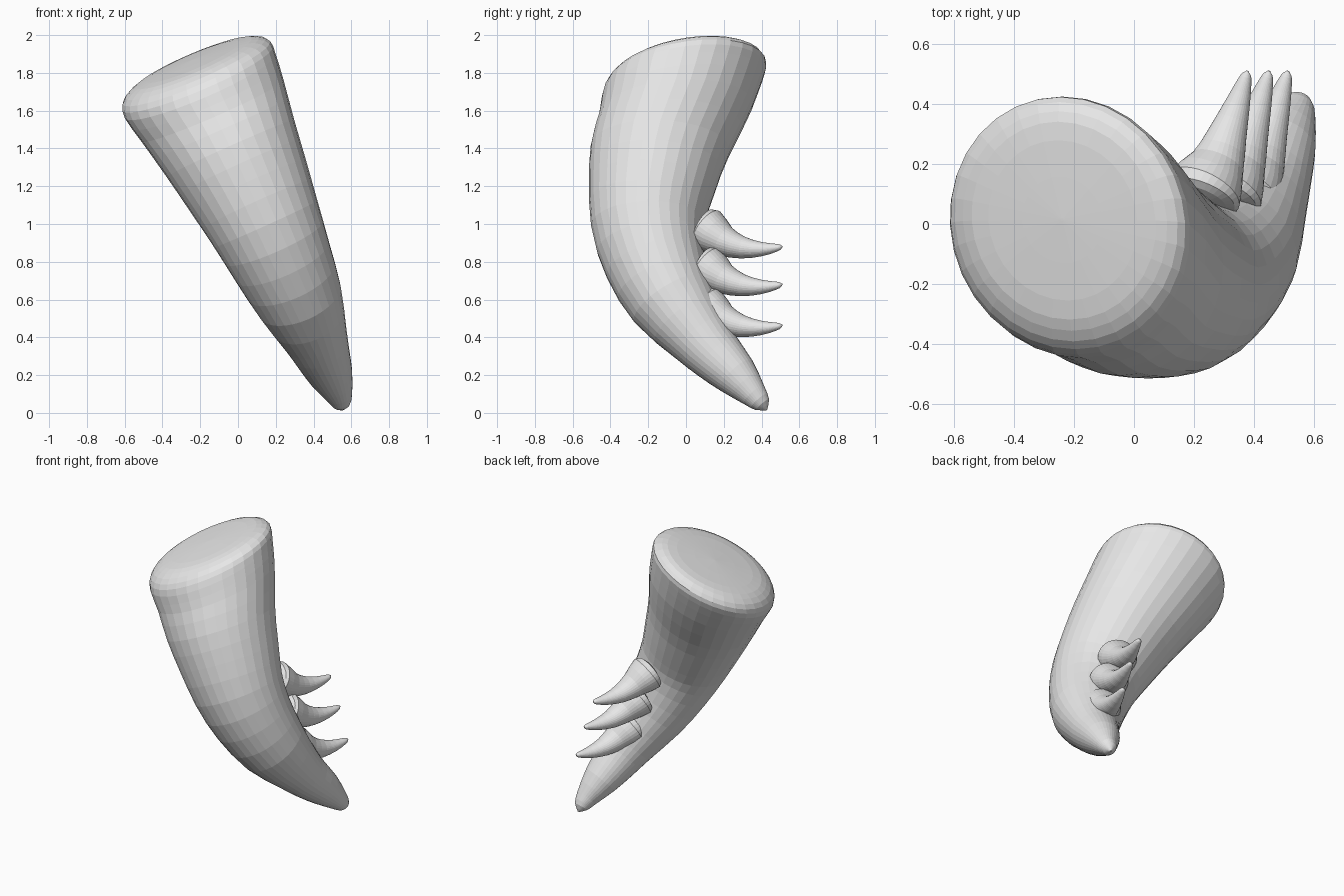
import bpy, bmesh
from math import sin, cos, pi
from mathutils import Vector

cube = bpy.data.objects.get("Cube")
if cube:
    bpy.data.objects.remove(cube)

bone = bpy.data.materials.new("light_grey")
bone.use_nodes = True
COLOR = (0.8, 0.8, 0.8, 1)
bone.diffuse_color = COLOR
bone.node_tree.nodes["Principled BSDF"].inputs["Base Color"].default_value = COLOR


def spline(points, steps):
    """Catmull-Rom through (x, y, z, radius) points."""
    p = [Vector(q) for q in points]
    p = [2 * p[0] - p[1]] + p + [2 * p[-1] - p[-2]]
    out = []
    for a, b, c, d in zip(p, p[1:], p[2:], p[3:]):
        for i in range(steps):
            t = i / steps
            out.append(b + (c - a) * t / 2 + (a - 2.5 * b + 2 * c - d / 2) * t * t
                       + (1.5 * (b - c) + (d - a) / 2) * t ** 3)
    return out + [p[-2]]


def sweep(name, points, steps, sides=32, squash=1.0, end_normal=None):
    """Skin round sections along a path; the first end can be tilted."""
    path = spline(points, steps)
    bm = bmesh.new()
    rings = []
    for i, q in enumerate(path):
        ahead, behind = path[min(i + 1, len(path) - 1)], path[max(i - 1, 0)]
        n = (behind.xyz - ahead.xyz).normalized()
        if end_normal:
            blend = min(1, max(0, (q.z - 1.0) / 0.7))
            n = n.lerp(end_normal, blend).normalized()
        u = n.cross(Vector((0, 1, 0) if end_normal else (0, 0, 1))).normalized()
        v = n.cross(u) * squash
        r = max(q.w, 0.004)
        rings.append([bm.verts.new(q.xyz + r * (u * cos(k * 2 * pi / sides) + v * sin(k * 2 * pi / sides)))
                      for k in range(sides)])
    for a, b in zip(rings, rings[1:]):
        for k in range(sides):
            j = (k + 1) % sides
            bm.faces.new((a[k], a[j], b[j], b[k]))
    bm.faces.new(rings[0])
    bm.faces.new(rings[-1])
    bmesh.ops.recalc_face_normals(bm, faces=bm.faces)
    mesh = bpy.data.meshes.new(name)
    bm.to_mesh(mesh)
    bm.free()
    mesh.materials.append(bone)
    obj = bpy.data.objects.new(name, mesh)
    bpy.context.collection.objects.link(obj)
    return obj


# Curved horn: domed cap, rounded rim, tapering body, blunt tip
sweep("horn_body", [
    (-.24, .015, 1.87, 0), (-.237, .012, 1.86, .27), (-.23, .01, 1.842, .37),
    (-.22, .003, 1.8, .425), (-.2, -.017, 1.73, .434), (-.135, -.055, 1.6, .41),
    (-.04, -.135, 1.4, .37), (.055, -.18, 1.2, .335), (.147, -.203, 1, .3),
    (.236, -.165, .8, .268), (.326, -.075, .6, .232), (.41, .075, .4, .172),
    (.45, .165, .3, .145), (.492, .265, .2, .117), (.535, .36, .095, .072),
    (.547, .405, .044, .045), (.553, .427, .015, 0)],
    steps=2, end_normal=Vector((-.39, -.15, .91)).normalized())

# Three matching curved spikes on the inner side
spike = [(.215, .07, .992, 0), (.222, .085, .985, .09), (.232, .11, .972, .13), (.278, .2, .91, .092),
         (.312, .3, .875, .065), (.345, .4, .867, .042), (.368, .475, .874, .024),
         (.375, .5, .879, .014), (.378, .51, .881, 0)]
for label, dx, dz in (("upper", 0, 0), ("middle", .072, -.2), ("lower", .135, -.417)):
    sweep(label + "_spike", [(x + dx, y, z + dz, r) for x, y, z, r in spike], steps=2, squash=.9)
